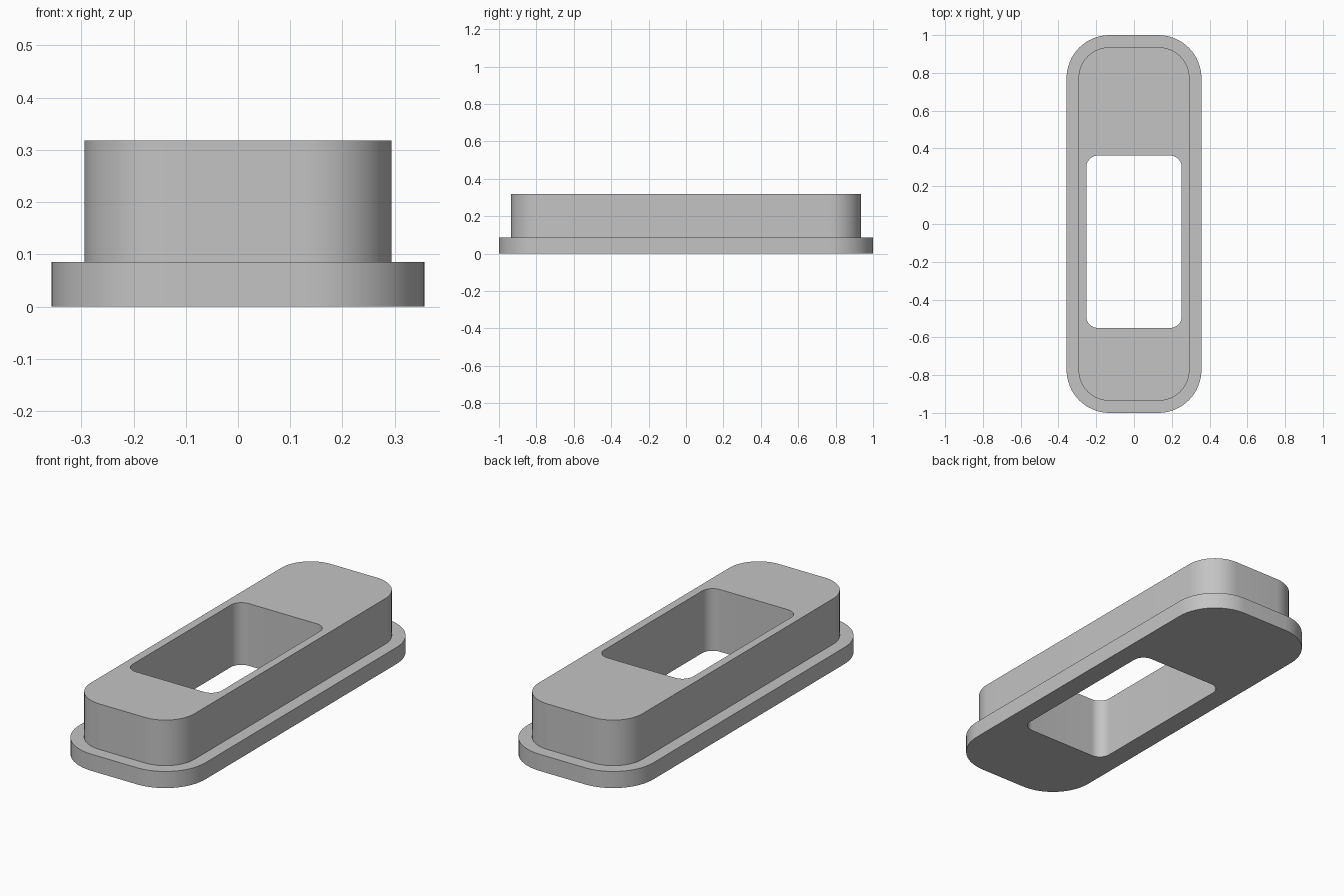
import bpy, bmesh, math

if "Cube" in bpy.data.objects:
    bpy.data.objects.remove(bpy.data.objects["Cube"], do_unlink=True)

GREY = (0.55, 0.55, 0.55, 1)
ARC = 16  # segments per rounded corner

mat = bpy.data.materials.new("plain grey")
mat.use_nodes = True
mat.diffuse_color = GREY
mat.node_tree.nodes["Principled BSDF"].inputs["Base Color"].default_value = GREY


def rounded_ring(bm, half_x, y_min, y_max, radius, z):
    """Counter-clockwise rounded rectangle of vertices."""
    corners = [(1, y_max - radius), (-1, y_max - radius),
               (-1, y_min + radius), (1, y_min + radius)]
    ring = []
    for quarter, (side, cy) in enumerate(corners):
        for step in range(ARC + 1):
            a = (quarter + step / ARC) * math.pi / 2
            ring.append(bm.verts.new((side * (half_x - radius) + radius * math.cos(a),
                                      cy + radius * math.sin(a), z)))
    return ring


# Outlines: half width, back and front limits, corner radius
flange = (0.357, -1.0, 1.0, 0.228)
body = (0.294, -0.936, 0.936, 0.165)
opening = (0.252, -0.55, 0.362, 0.06)
BASE, STEP, TOP = 0.0, 0.085, 0.318

# Closed section: underside, flange, ledge, body wall, top, opening wall
bm = bmesh.new()
section = [(opening, BASE), (flange, BASE), (flange, STEP),
           (body, STEP), (body, TOP), (opening, TOP)]
rings = [rounded_ring(bm, *outline, z) for outline, z in section]
for i, lower in enumerate(rings):
    upper = rings[(i + 1) % len(rings)]
    for j in range(len(lower)):
        k = (j + 1) % len(lower)
        bm.faces.new((lower[j], lower[k], upper[k], upper[j]))
bmesh.ops.recalc_face_normals(bm, faces=bm.faces)

mesh = bpy.data.meshes.new("flanged_frame")
bm.to_mesh(mesh)
bm.free()
mesh.materials.append(mat)
frame = bpy.data.objects.new("flanged_frame", mesh)
bpy.context.collection.objects.link(frame)

# Smooth corners, sharp rims
bpy.context.view_layer.objects.active = frame
frame.select_set(True)
bpy.ops.object.shade_smooth_by_angle(angle=math.radians(30))
